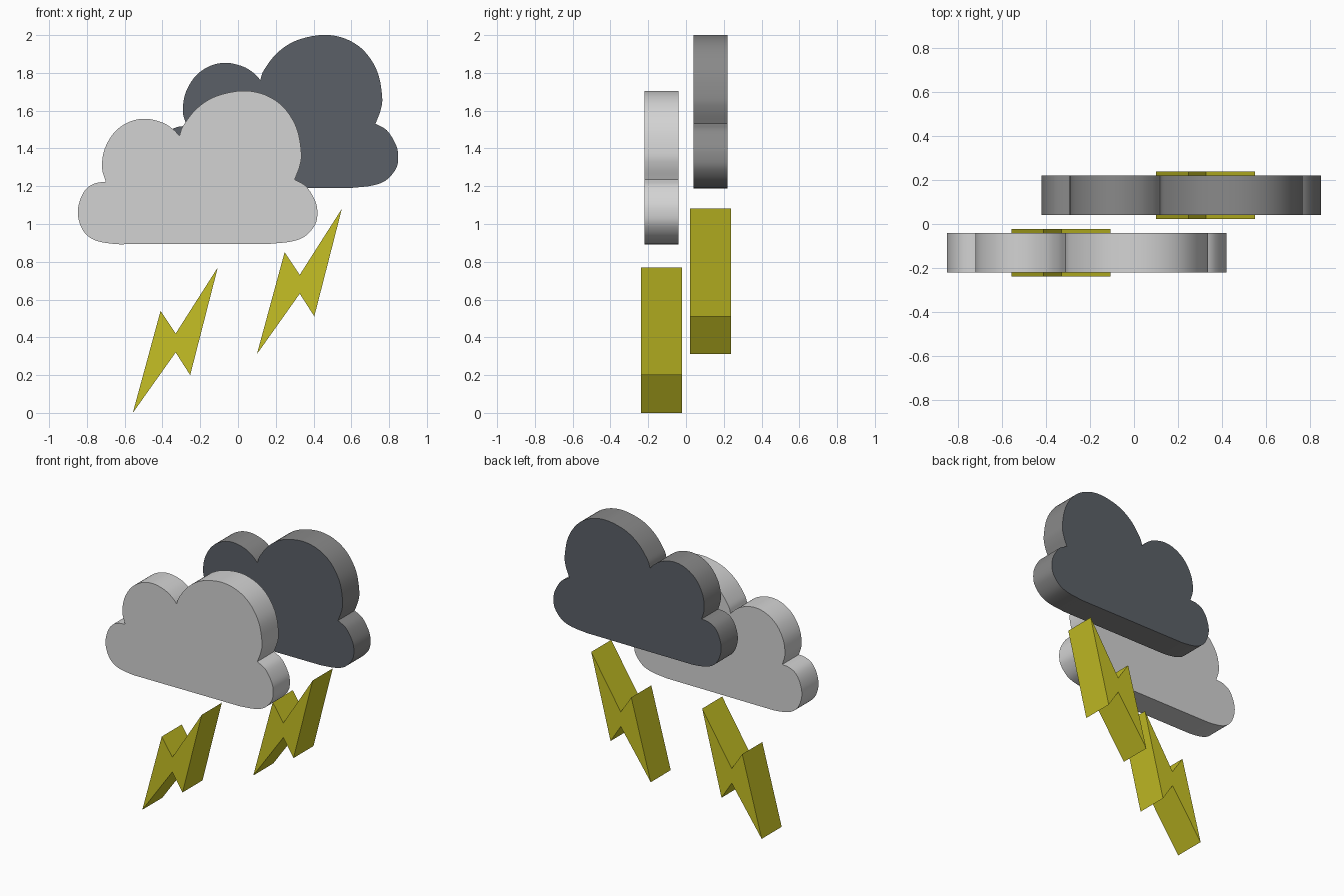
import bpy, bmesh, math
from mathutils import Vector

if "Cube" in bpy.data.objects:
    bpy.data.objects.remove(bpy.data.objects["Cube"])


def material(name, rgb):
    m = bpy.data.materials.new(name)
    m.diffuse_color = (*rgb, 1)
    m.use_nodes = True
    m.node_tree.nodes["Principled BSDF"].inputs["Base Color"].default_value = m.diffuse_color
    return m


LIGHT = material("light_grey", (0.65, 0.65, 0.65))
MID = material("mid_grey", (0.25, 0.25, 0.25))
SLATE = material("dark_slate", (0.105, 0.118, 0.137))
YELLOW = material("yellow", (0.565, 0.53, 0.018))


def smooth_arc(pts, steps=5):
    """Catmull-Rom curve through the points, with free (sharp) ends."""
    p = [Vector(q) for q in pts]
    p = [2 * p[0] - p[1]] + p + [2 * p[-1] - p[-2]]
    out = []
    for a, b, c, d in zip(p, p[1:], p[2:], p[3:]):
        for i in range(steps):
            t = i / steps
            out.append(0.5 * (2 * b + (c - a) * t + (2 * a - 5 * b + 4 * c - d) * t * t
                              + (3 * b - a - 3 * c + d) * t ** 3))
    return out


def slab(name, outline, offset, y0, y1, rim, face=None, smooth=False):
    """Extrude an x-z outline from y0 to y1; flat faces may differ from the rim."""
    bm = bmesh.new()
    base = bm.faces.new([bm.verts.new((x + offset[0], y0, z + offset[1])) for x, z in outline])
    ext = bmesh.ops.extrude_face_region(bm, geom=[base], use_keep_orig=True)
    bmesh.ops.translate(bm, vec=(0, y1 - y0, 0),
                        verts=[v for v in ext["geom"] if isinstance(v, bmesh.types.BMVert)])
    bmesh.ops.recalc_face_normals(bm, faces=bm.faces)
    for f in bm.faces:
        f.material_index = 1 if face and abs(f.normal.y) > 0.9 else 0
    me = bpy.data.meshes.new(name)
    bm.to_mesh(me)
    bm.free()
    for m in (rim, face):
        if m:
            me.materials.append(m)
    ob = bpy.data.objects.new(name, me)
    bpy.context.collection.objects.link(ob)
    if smooth:
        bpy.ops.object.select_all(action='DESELECT')
        ob.select_set(True)
        bpy.context.view_layer.objects.active = ob
        bpy.ops.object.shade_smooth_by_angle(angle=math.radians(30))
    return ob


# Cloud outline: small puff, large puff, base (sharp creases between them)
small_puff = [(-.70, 1.223), (-.72, 1.30), (-.705, 1.40), (-.65, 1.49), (-.57, 1.543),
              (-.485, 1.557), (-.40, 1.537), (-.345, 1.503), (-.31, 1.467)]
large_puff = [(-.31, 1.467), (-.29, 1.52), (-.22, 1.61), (-.12, 1.675), (.02, 1.705),
              (.14, 1.685), (.24, 1.62), (.31, 1.51), (.335, 1.38), (.328, 1.31), (.30, 1.235)]
base_right = [(.30, 1.235), (.36, 1.20), (.405, 1.13), (.42, 1.07), (.41, 1.00),
              (.355, .935), (.28, .907), (.17, .895)]
base_left = [(.17, .895), (-.20, .894), (-.55, .893), (-.66, .895), (-.76, .915), (-.82, .965), (-.848, 1.05),
             (-.835, 1.13), (-.80, 1.19), (-.75, 1.217), (-.70, 1.223)]
cloud = [p for arc in (small_puff, large_puff, base_right, base_left) for p in smooth_arc(arc)]

# Lightning bolt outline
bolt = [(-.557, 0), (-.41, .54), (-.33, .42), (-.107, .77), (-.253, .20), (-.33, .32)]

# Clouds, front and rear
slab("front_cloud", cloud, (0, 0), -.22, -.04, LIGHT, smooth=True)
slab("rear_cloud", cloud, (.428, .296), .04, .22, MID, SLATE, smooth=True)

# Bolts, one under each cloud
slab("front_bolt", bolt, (0, 0), -.238, -.022, YELLOW)
slab("rear_bolt", bolt, (.657, .311), .022, .238, YELLOW)
